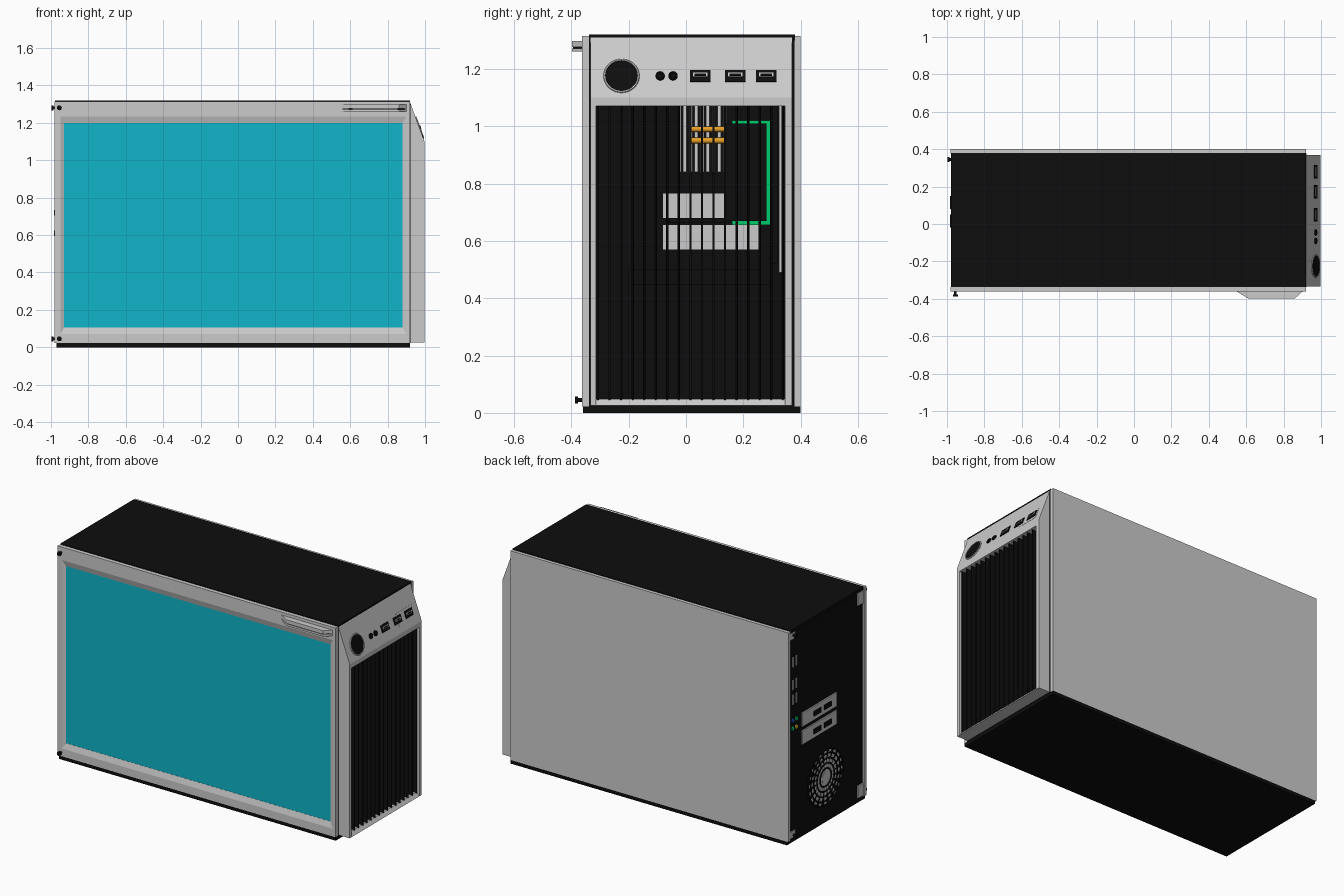
import bpy, bmesh, math
from mathutils import Vector, Matrix

if "Cube" in bpy.data.objects:
    bpy.data.objects.remove(bpy.data.objects["Cube"])


def material(name, r, g, b):
    m = bpy.data.materials.new(name)
    m.diffuse_color = (r, g, b, 1)
    m.use_nodes = True
    m.node_tree.nodes["Principled BSDF"].inputs["Base Color"].default_value = m.diffuse_color
    return m


BLACK = material("black", 0.004, 0.004, 0.004)
GLASS = material("cyan_glass", 0.005, 0.46, 0.59)
COPPER = material("copper", 0.8, 0.35, 0.02)
GREEN = material("green", 0.0, 0.6, 0.15)
BLUE = material("blue", 0.02, 0.1, 0.7)
YELLOW = material("yellow", 0.8, 0.55, 0.02)


def finish(name, bm, mat=None, matrix=None):
    bmesh.ops.recalc_face_normals(bm, faces=bm.faces)
    me = bpy.data.meshes.new(name)
    bm.to_mesh(me)
    bm.free()
    ob = bpy.data.objects.new(name, me)
    bpy.context.collection.objects.link(ob)
    if mat:
        me.materials.append(mat)
    if matrix:
        ob.matrix_world = matrix
    return ob


def box(name, x, y, z, mat=None, matrix=None):
    bm = bmesh.new()
    size = Matrix.Diagonal((x[1] - x[0], y[1] - y[0], z[1] - z[0], 1))
    mid = Matrix.Translation((sum(x) / 2, sum(y) / 2, sum(z) / 2))
    bmesh.ops.create_cube(bm, size=1, matrix=mid @ size)
    return finish(name, bm, mat, matrix)


def prism(name, pts, place, a, b, mat=None):
    """Extrude a 2D outline; place(u, v, w) gives the 3D point."""
    bm = bmesh.new()
    lo = [bm.verts.new(place(u, v, a)) for u, v in pts]
    hi = [bm.verts.new(place(u, v, b)) for u, v in pts]
    bm.faces.new(lo)
    bm.faces.new(hi)
    for i in range(len(pts)):
        j = (i + 1) % len(pts)
        bm.faces.new((lo[i], lo[j], hi[j], hi[i]))
    return finish(name, bm, mat)


def rod(name, p, q, r, mat=None, r2=None, matrix=None, sides=32):
    p, q = Vector(p), Vector(q)
    bm = bmesh.new()
    m = Matrix.Translation((p + q) / 2) @ (q - p).to_track_quat('Z', 'Y').to_matrix().to_4x4()
    bmesh.ops.create_cone(bm, cap_ends=True, segments=sides, radius1=r,
                          radius2=r if r2 is None else r2, depth=(q - p).length, matrix=m)
    ob = finish(name, bm, mat, matrix)
    bpy.context.view_layer.objects.active = ob
    ob.select_set(True)
    bpy.ops.object.shade_smooth_by_angle(angle=math.radians(35))
    ob.select_set(False)
    return ob


def ring(name, center, axis, major, minor, mat=None, matrix=None):
    bm = bmesh.new()
    m = Matrix.Translation(center) @ Vector(axis).to_track_quat('Z', 'Y').to_matrix().to_4x4()
    n, k = 40, 6
    rows = [[bm.verts.new(m @ Vector((
        (major + minor * math.cos(2 * math.pi * j / k)) * math.cos(2 * math.pi * i / n),
        (major + minor * math.cos(2 * math.pi * j / k)) * math.sin(2 * math.pi * i / n),
        minor * math.sin(2 * math.pi * j / k)))) for j in range(k)] for i in range(n)]
    for i in range(n):
        for j in range(k):
            a, b = rows[i], rows[(i + 1) % n]
            bm.faces.new((a[j], b[j], b[(j + 1) % k], a[(j + 1) % k]))
    return finish(name, bm, mat, matrix)


# Case shell
box("bottom_plate", (-0.97, 0.92), (-0.36, 0.4), (0, 0.022), BLACK)
box("top_plate", (-0.978, 0.92), (-0.338, 0.38), (1.3, 1.32), BLACK)
box("back_side_panel", (-0.98, 0.92), (0.378, 0.4), (0.022, 1.315))
box("rear_wall", (-0.97, -0.95), (-0.338, 0.38), (0.022, 1.3), BLACK)
for name, y, z in (("left", (-0.338, -0.315), (0.022, 1.3)), ("right", (0.35, 0.378), (0.022, 1.3)),
                   ("low", (-0.315, 0.35), (0.022, 0.045)), ("high", (-0.315, 0.35), (1.07, 1.3))):
    box("chassis_front_" + name, (0.895, 0.921), y, z, BLACK)

# Window side panel: frame loops sloping in to the pane
bm = bmesh.new()
loops = []
for x0, x1, z0, z1, y in ((-0.98, 0.92, 0.022, 1.315, -0.338), (-0.98, 0.92, 0.022, 1.315, -0.362),
                          (-0.95, 0.9, 0.07, 1.235, -0.362), (-0.93, 0.88, 0.105, 1.2, -0.352),
                          (-0.93, 0.88, 0.105, 1.2, -0.338)):
    loops.append([bm.verts.new(p) for p in ((x0, y, z0), (x1, y, z0), (x1, y, z1), (x0, y, z1))])
for k in range(5):
    a, b = loops[k], loops[(k + 1) % 5]
    for i in range(4):
        j = (i + 1) % 4
        bm.faces.new((a[i], a[j], b[j], b[i]))
finish("window_frame", bm)
box("window_pane", (-0.93, 0.88), (-0.351, -0.341), (0.105, 1.2), GLASS)

# Pull handle on the window panel
flat = lambda u, v, w: (u, v, w)
prism("window_handle", [(0.55, -0.362), (0.9, -0.362), (0.86, -0.398), (0.61, -0.398)], flat, 1.26, 1.272)
prism("window_handle_top", [(0.55, -0.362), (0.9, -0.362), (0.86, -0.398), (0.61, -0.398)], flat, 1.276, 1.297)
prism("window_handle_core", [(0.56, -0.362), (0.89, -0.362), (0.85, -0.394), (0.62, -0.394)], flat, 1.27, 1.278, BLACK)

# Thumb screws
for z in (0.045, 1.28):
    for tag, base, d in (("window", Vector((-0.955, -0.36, z)), Vector((0, -1, 0))),
                         ("rear", Vector((-0.97, 0.345, z)), Vector((-1, 0, 0))),):
        rod(tag + "_screw_shaft", base, base + d * 0.02, 0.007, BLACK, sides=16)
        rod(tag + "_screw_head", base + d * 0.016, base + d * 0.027, 0.013, BLACK, sides=16)

# Front fascia with sloped header
side = lambda u, v, w: (u, w, v)
rail = [(0.92, 0.025), (0.997, 0.025), (0.997, 1.1), (0.92, 1.31)]
prism("fascia_rail_left", rail, side, -0.333, -0.314)
prism("fascia_rail_right", rail, side, 0.346, 0.37)
prism("fascia_header", [(0.92, 1.07), (0.997, 1.07), (0.997, 1.1), (0.92, 1.31)], side, -0.314, 0.346)
prism("fascia_sill", [(0.92, 0.025), (0.997, 0.025), (0.98, 0.048), (0.92, 0.048)], side, -0.314, 0.346)
for i in range(17):
    y = -0.307 + i * 0.0403
    prism("vent_slat", [(0.92, y - 0.004), (0.985, y - 0.003), (0.985, y + 0.003), (0.92, y + 0.004)],
          flat, 0.045, 1.072, BLACK)

# Header controls, built in a frame whose x axis is the slope normal
tilt = Matrix.Translation((0.9695, 0, 1.175)) @ Matrix.Rotation(-math.atan(0.077 / 0.21), 4, 'Y')
rod("power_button", (-0.005, -0.225, 0), (0.004, -0.225, 0), 0.057, BLACK, matrix=tilt)
ring("power_button_rim", (0.002, -0.225, 0), (1, 0, 0), 0.059, 0.004, matrix=tilt)
for y in (-0.09, -0.045):
    rod("audio_jack", (-0.005, y, 0), (0.006, y, 0), 0.016, BLACK, matrix=tilt)
    ring("audio_jack_rim", (0.005, y, 0), (1, 0, 0), 0.01, 0.003, BLACK, matrix=tilt)
box("port_plate", (-0.004, 0.001), (0.17, 0.325), (-0.04, 0.037), matrix=tilt)
for y in (0.05, 0.172, 0.28):
    box("usb_port", (-0.005, 0.004), (y - 0.036, y + 0.036), (-0.022, 0.022), BLACK, tilt)
    box("usb_tongue", (0, 0.008), (y - 0.025, y + 0.025), (-0.004, 0.01), None, tilt)
    box("usb_tongue_core", (0, 0.009), (y - 0.02, y + 0.02), (-0.002, 0.006), BLACK, tilt)

# Rear expansion brackets with connectors
for z in (0.57, 0.68):
    box("expansion_bracket", (-0.978, -0.945), (-0.08, 0.26), (z, z + 0.085))
    for y in (-0.02, 0.08):
        box("video_port", (-0.983, -0.97), (y, y + 0.07), (z + 0.025, z + 0.055), BLACK)

# Rear input and output ports
for z in (0.88, 0.97, 1.11):
    for y in (0.31, 0.345):
        box("rear_port", (-0.976, -0.96), (y - 0.007, y + 0.007), (z - 0.03, z + 0.03))
for y, z, m in ((0.345, 0.75, BLUE), (0.31, 0.75, GREEN), (0.345, 0.7, GREEN), (0.31, 0.7, YELLOW)):
    rod("rear_audio_port", (-0.96, y, z), (-0.977, y, z), 0.012, m, sides=16)

# Rear corner brackets
for z in (0.03, 1.22):
    box("rear_corner_bracket", (-0.978, -0.96), (-0.335, -0.285), (z, z + 0.075))
for z in (0.03, 1.255):
    box("rear_corner_tab", (-0.976, -0.96), (0.325, 0.375), (z, z + 0.04))

# Power supply with its rear fan
box("power_supply", (-0.95, -0.4), (-0.2, 0.26), (0.03, 0.5), BLACK)
hub = Matrix.Translation((-0.973, 0.03, 0.28))
for i in range(20):
    box("fan_blade", (-0.001, 0.003), (0.035, 0.165), (-0.009, 0.009), None,
        hub @ Matrix.Rotation(math.tau * i / 20, 4, 'X'))
rod("fan_hub", (-0.976, 0.03, 0.28), (-0.965, 0.03, 0.28), 0.035)
for r in (0.055, 0.085, 0.115, 0.145, 0.17):
    ring("fan_guard_ring", (-0.975, 0.03, 0.28), (1, 0, 0), r, 0.005, BLACK)

# Interior: mainboard, graphics card, memory, tower cooler, drive cage
box("mainboard_tray", (-0.94, 0.6), (0.325, 0.34), (0.49, 1.29))
box("mainboard", (-0.92, 0.3), (0.3, 0.32), (0.52, 1.25), BLACK)
box("graphics_card", (-0.94, -0.1), (-0.06, 0.29), (0.665, 0.68), BLACK)
for i in range(4):
    x = 0.02 + i * 0.05
    box("memory_board", (x, x + 0.008), (0.16, 0.3), (0.655, 1.02), GREEN)
    box("memory_cover", (x - 0.008, x + 0.016), (0.14, 0.28), (0.67, 1.01), BLACK)
for i in range(9):
    y = -0.03 + i * 0.02
    box("cooler_fin", (-0.5, -0.2), (y, y + 0.012), (0.84, 1.12))
for z in (0.95, 0.99):
    rod("heat_pipe", (-0.19, 0.02, z), (-0.19, 0.3, z), 0.01, COPPER, sides=16)
box("drive_cage", (0.3, 0.75), (-0.19, 0.3), (0.03, 0.45), BLACK)
